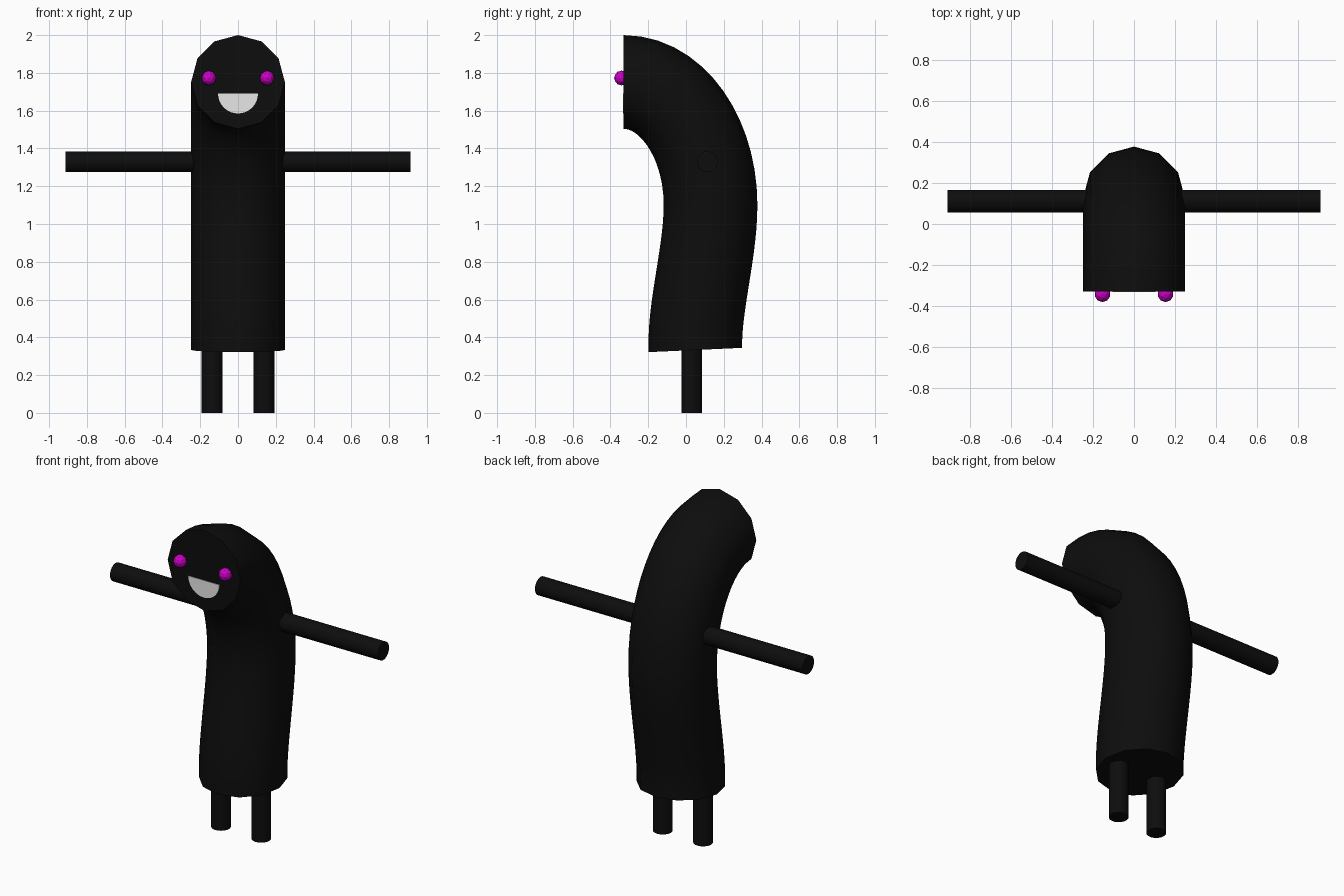
import bpy, bmesh, math
from mathutils import Vector, Matrix
from mathutils.geometry import interpolate_bezier

cube = bpy.data.objects.get("Cube")
if cube:
    bpy.data.objects.remove(cube, do_unlink=True)


def material(name, rgb, rough=0.6):
    m = bpy.data.materials.new(name)
    m.use_nodes = True
    m.diffuse_color = (*rgb, 1)
    bsdf = m.node_tree.nodes["Principled BSDF"]
    bsdf.inputs["Base Color"].default_value = (*rgb, 1)
    bsdf.inputs["Roughness"].default_value = rough
    return m


BLACK = material("black", (0.004, 0.004, 0.004))
MAGENTA = material("magenta", (0.6, 0.0, 0.55))
WHITE = material("off white", (0.8, 0.8, 0.8))


def finish(name, bm, mat, smooth=True):
    bmesh.ops.recalc_face_normals(bm, faces=bm.faces[:])
    mesh = bpy.data.meshes.new(name)
    bm.to_mesh(mesh)
    bm.free()
    mesh.materials.append(mat)
    obj = bpy.data.objects.new(name, mesh)
    bpy.context.collection.objects.link(obj)
    if smooth:
        bpy.ops.object.select_all(action='DESELECT')
        obj.select_set(True)
        bpy.context.view_layer.objects.active = obj
        bpy.ops.object.shade_smooth_by_angle(angle=math.radians(40))
    return obj


def rod(name, start, end, radius):
    start, end = Vector(start), Vector(end)
    axis = end - start
    bm = bmesh.new()
    bmesh.ops.create_cone(
        bm, cap_ends=True, segments=32, radius1=radius, radius2=radius, depth=axis.length,
        matrix=Matrix.Translation((start + end) / 2) @ axis.to_track_quat('Z', 'Y').to_matrix().to_4x4())
    return finish(name, bm, BLACK)


# Body: twelve-sided tube swept along a bent spine that ends in the flat face
R, SIDES = 0.248, 12
knots = [[(0.05, 0.333), (0.04, 0.55), (0.13, 0.85), (0.13, 1.10)],
         [(0.13, 1.10), (0.13, 1.46), (-0.076, 1.752), (-0.33, 1.752)]]
path = []
for seg in knots:
    pts = interpolate_bezier(*[Vector((0, y, z)) for y, z in seg], 15)
    path += pts if not path else pts[1:]

bm = bmesh.new()
rings = []
for i, p in enumerate(path):
    if i == 0:
        t = Vector((0, -0.046, 1))
    elif i == len(path) - 1:
        t = Vector((0, -1, 0))
    else:
        t = path[i + 1] - path[i - 1]
    t.normalize()
    side = Vector((1, 0, 0))
    back = Vector((0, t.z, -t.y))
    rings.append([bm.verts.new(p + R * (math.sin(a) * side + math.cos(a) * back))
                  for a in (2 * math.pi * k / SIDES for k in range(SIDES))])
for a, b in zip(rings, rings[1:]):
    for k in range(SIDES):
        n = (k + 1) % SIDES
        bm.faces.new((a[k], a[n], b[n], b[k]))
bm.faces.new(rings[0])
bm.faces.new(rings[-1])
finish("body", bm, BLACK)

# Limbs and eyes, mirrored across x
for label, s in (("left", 1), ("right", -1)):
    rod(label + "_arm", (s * 0.15, 0.112, 1.33), (s * 0.912, 0.112, 1.33), 0.055)
    rod(label + "_leg", (s * 0.137, 0.03, 0), (s * 0.137, 0.03, 0.45), 0.055)
    bm = bmesh.new()
    bmesh.ops.create_icosphere(bm, subdivisions=2, radius=0.039,
                               matrix=Matrix.Translation((s * 0.154, -0.342, 1.773)))
    finish(label + "_eye", bm, MAGENTA, smooth=False)

# Mouth: thin half-disc plate on the face
bm = bmesh.new()
arc = [math.pi + math.pi * k / 16 for k in range(17)]
face = bm.faces.new([bm.verts.new((0.106 * math.cos(a), -0.328, 1.691 + 0.106 * math.sin(a)))
                     for a in arc])
out = bmesh.ops.extrude_face_region(bm, geom=[face], use_keep_orig=True)
bmesh.ops.translate(bm, vec=(0, -0.005, 0),
                    verts=[g for g in out["geom"] if isinstance(g, bmesh.types.BMVert)])
finish("mouth", bm, WHITE, smooth=False)
